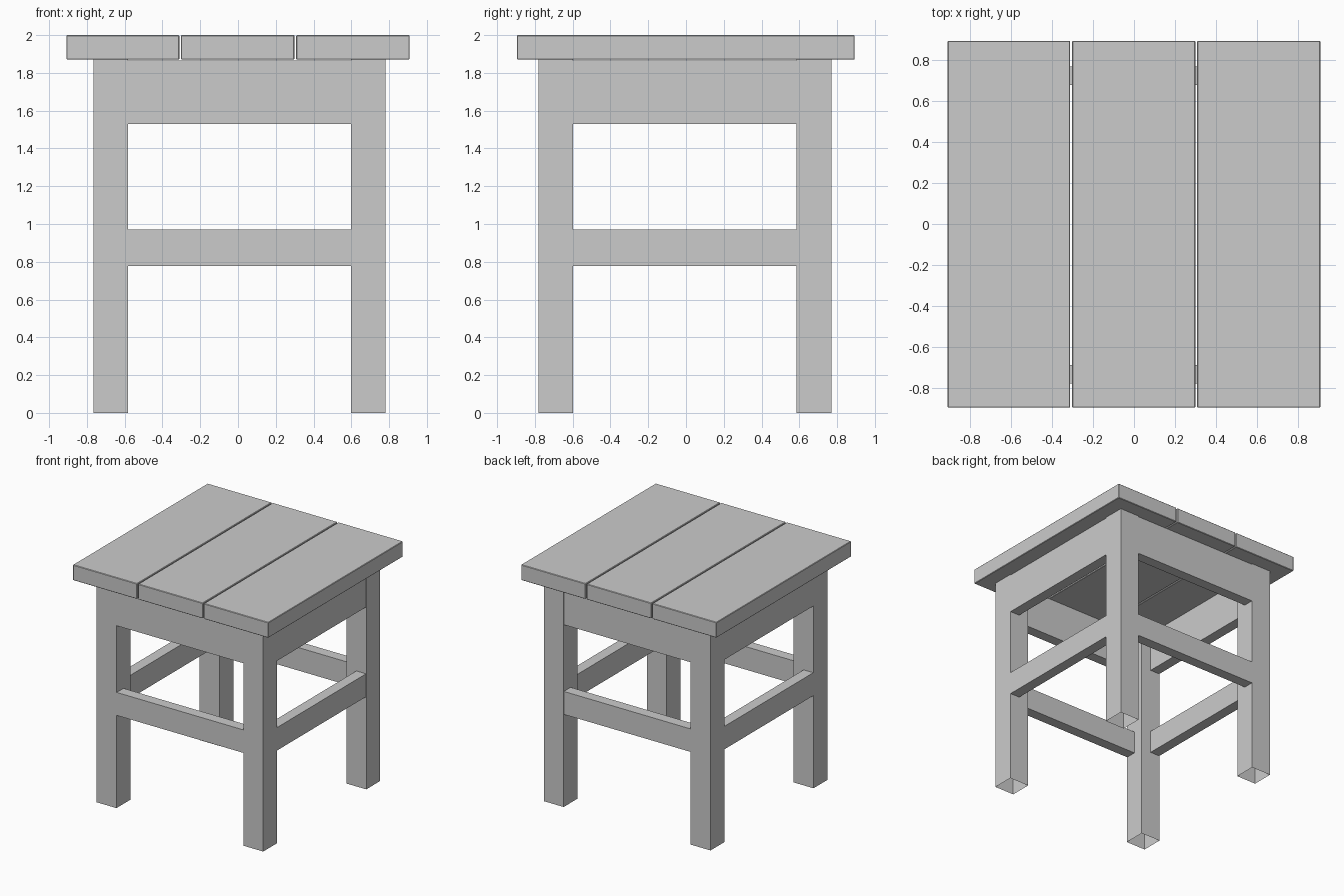
import bpy, bmesh

if "Cube" in bpy.data.objects:
    bpy.data.objects.remove(bpy.data.objects["Cube"])

def box(name, x, y, z, bevel=0.0, open_bottom=False):
    """Box from (min, max) ranges, optionally bevelled or without its underside."""
    bm = bmesh.new()
    bmesh.ops.create_cube(bm, size=1)
    for v in bm.verts:
        v.co = [r[0] if c < 0 else r[1] for c, r in zip(v.co, (x, y, z))]
    if open_bottom:
        bm.normal_update()
        bottom = [f for f in bm.faces if f.normal.z < -0.9]
        bmesh.ops.delete(bm, geom=bottom, context='FACES_ONLY')
    me = bpy.data.meshes.new(name)
    bm.to_mesh(me)
    bm.free()
    ob = bpy.data.objects.new(name, me)
    bpy.context.collection.objects.link(ob)
    if bevel:
        mod = ob.modifiers.new("edge_bevel", 'BEVEL')
        mod.width = bevel
        mod.segments = 1
    return ob

# Seat planks
for name, x in (("left", (-0.908, -0.311)), ("middle", (-0.302, 0.299)), ("right", (0.308, 0.908))):
    box(f"seat_plank_{name}", x, (-0.895, 0.893), (1.87, 2.0), bevel=0.004)

# Legs, open at the foot
LEG_X = {"left": (-0.766, -0.582), "right": (0.598, 0.782)}
LEG_Y = {"front": (-0.782, -0.598), "back": (0.585, 0.769)}
for side, x in LEG_X.items():
    for end, y in LEG_Y.items():
        box(f"{end}_{side}_leg", x, y, (0.0, 1.87), open_bottom=True)

# Aprons and stretchers, flush with the outer leg faces
T = 0.09
INNER_X, INNER_Y = (-0.582, 0.598), (-0.598, 0.585)
for part, z in (("apron", (1.53, 1.865)), ("stretcher", (0.777, 0.97))):
    box(f"front_{part}", INNER_X, (-0.778, -0.778 + T), z)
    box(f"back_{part}", INNER_X, (0.767 - T, 0.767), z)
    box(f"left_{part}", (-0.764, -0.764 + T), INNER_Y, z)
    box(f"right_{part}", (0.780 - T, 0.780), INNER_Y, z)
